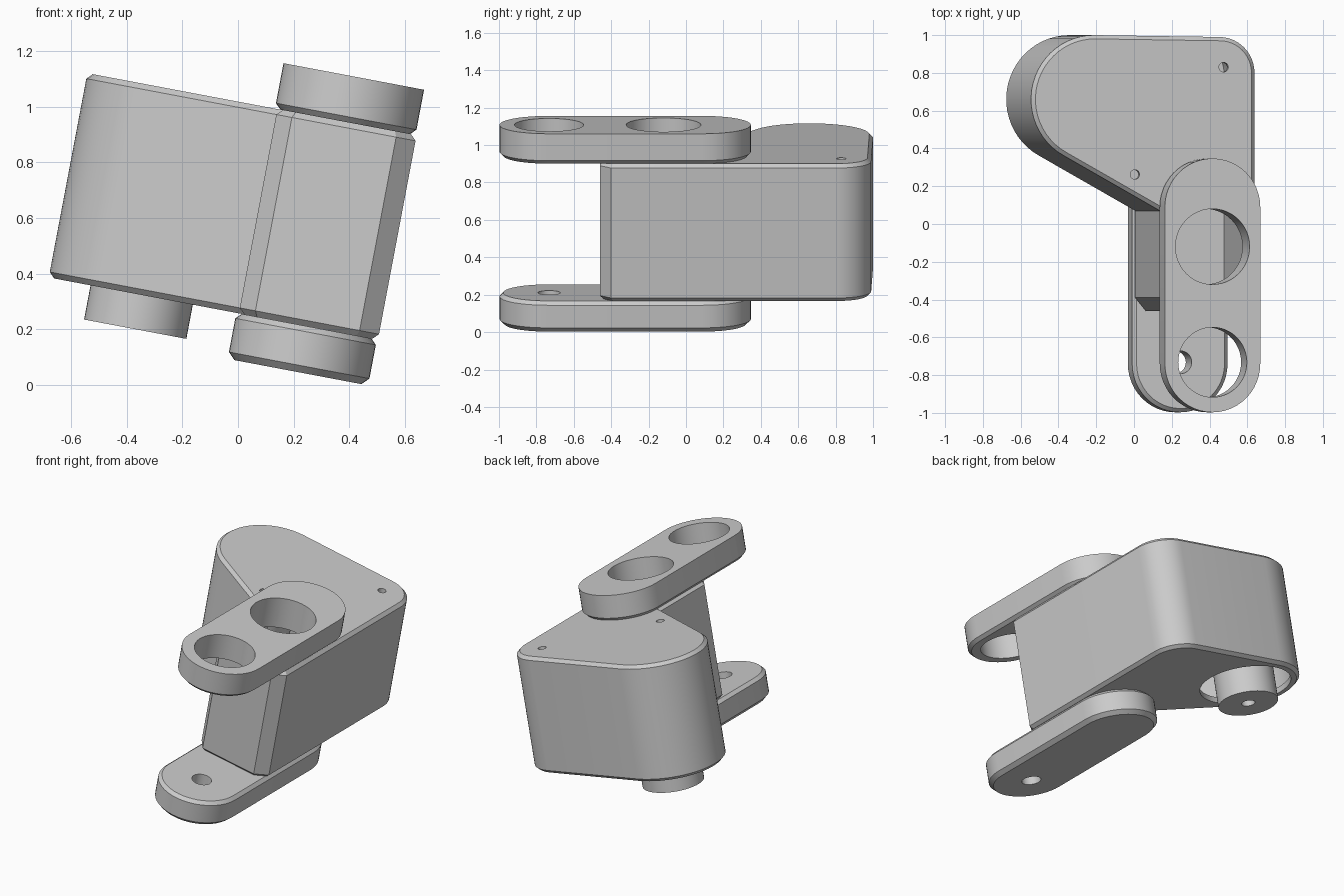
import bpy, bmesh
from math import radians, pi, cos, sin
from mathutils import Matrix, Vector

cube = bpy.data.objects.get("Cube")
if cube:
    bpy.data.objects.remove(cube, do_unlink=True)

grey = bpy.data.materials.new("plain_grey")
grey.use_nodes = True
shade = (0.6, 0.6, 0.6, 1)
grey.diffuse_color = shade
grey.node_tree.nodes["Principled BSDF"].inputs["Base Color"].default_value = shade

TILT = Matrix.Rotation(radians(10.7), 4, 'Y')
AXIS = 0.203            # centre line of both arms
BOSS = (-0.40, 0.66)    # centre of the round housing end


def arc(cx, cy, r, start, end, n=16):
    angles = [radians(start + (end - start) * i / n) for i in range(n + 1)]
    return [Vector((cx + r * cos(a), cy + r * sin(a))) for a in angles]


def circle(cx, cy, r):
    return arc(cx, cy, r, 0, 360, 48)[:-1]


def inset(outline, d):
    """Move every side of a counter-clockwise outline inwards by d."""
    result = []
    for i, p in enumerate(outline):
        a = (p - outline[i - 1]).normalized()
        b = (outline[(i + 1) % len(outline)] - p).normalized()
        na, nb = Vector((-a.y, a.x)), Vector((-b.y, b.x))
        result.append(p + (na + nb) * d / (1 + na.dot(nb)))
    return result


def loft(name, outline, levels):
    """Stack rings of the outline, each level being (inset, height)."""
    bm = bmesh.new()
    rings = [[bm.verts.new((p.x, p.y, z)) for p in inset(outline, d)]
             for d, z in levels]
    n = len(outline)
    for low, high in zip(rings, rings[1:]):
        for i in range(n):
            j = (i + 1) % n
            bm.faces.new((low[i], low[j], high[j], high[i]))
    bm.faces.new(rings[0][::-1])
    bm.faces.new(rings[-1])
    bm.transform(TILT)
    mesh = bpy.data.meshes.new(name)
    bm.to_mesh(mesh)
    bm.free()
    mesh.materials.append(grey)
    obj = bpy.data.objects.new(name, mesh)
    bpy.context.collection.objects.link(obj)
    return obj


def finish(obj, cutters=()):
    """Cut the openings, then smooth the curved walls."""
    bpy.ops.object.select_all(action='DESELECT')
    bpy.context.view_layer.objects.active = obj
    obj.select_set(True)
    for cutter in cutters:
        cutter.hide_render = True
        mod = obj.modifiers.new("opening", 'BOOLEAN')
        mod.operation, mod.solver, mod.object = 'DIFFERENCE', 'EXACT', cutter
        bpy.ops.object.modifier_apply(modifier=mod.name)
        bpy.data.objects.remove(cutter, do_unlink=True)
    bpy.ops.object.shade_smooth_by_angle(angle=radians(20))


def hole(x, y, r, low, high):
    return loft("hole_cutter", circle(x, y, r), [(0, low), (0, high)])


# Housing: round end, rounded back corner, narrow chamfered front
outline = arc(0.274, 0.80, 0.19, 0, 89, 12)
outline += arc(*BOSS, 0.34, 90, 240.6, 24)
outline += [Vector(p) for p in ((-0.045, 0.07), (-0.045, -0.39), (0.012, -0.46),
                                (0.393, -0.46), (0.464, -0.40))]
housing = loft("housing", outline,
               [(0.02, 0.253), (0, 0.273), (0, 0.98), (0.02, 1.0)])
cavity = loft("cavity_cutter", outline, [(0.034, 0.29), (0.034, 0.96)])
finish(housing, [
    cavity,
    hole(AXIS, -0.12, 0.2, 0.9, 1.1),
    hole(*BOSS, 0.285, 0.2, 0.35),
    hole(0.294, 0.83, 0.025, 0.9, 1.1),
    hole(-0.184, 0.262, 0.025, 0.9, 1.1),
])

# Output boss below the round end
boss = loft("output_boss", circle(*BOSS, 0.187), [(0, 0.128), (0, 0.965)])
finish(boss, [hole(*BOSS, 0.042, 0.1, 0.4)])

# Arms above and below the housing
stadium = arc(AXIS, 0.09, 0.257, 0, 180, 24) + arc(AXIS, -0.74, 0.257, 180, 360, 24)
upper = loft("upper_arm", stadium, [(0.02, 1.0), (0, 1.02), (0, 1.166)])
finish(upper, [hole(AXIS, -0.12, 0.2, 0.9, 1.3), hole(AXIS, -0.732, 0.185, 0.9, 1.3)])

lower = loft("lower_arm", stadium,
             [(0.025, 0.085), (0, 0.11), (0, 0.233), (0.02, 0.253)])
finish(lower, [hole(AXIS, -0.732, 0.06, 0, 0.4)])
